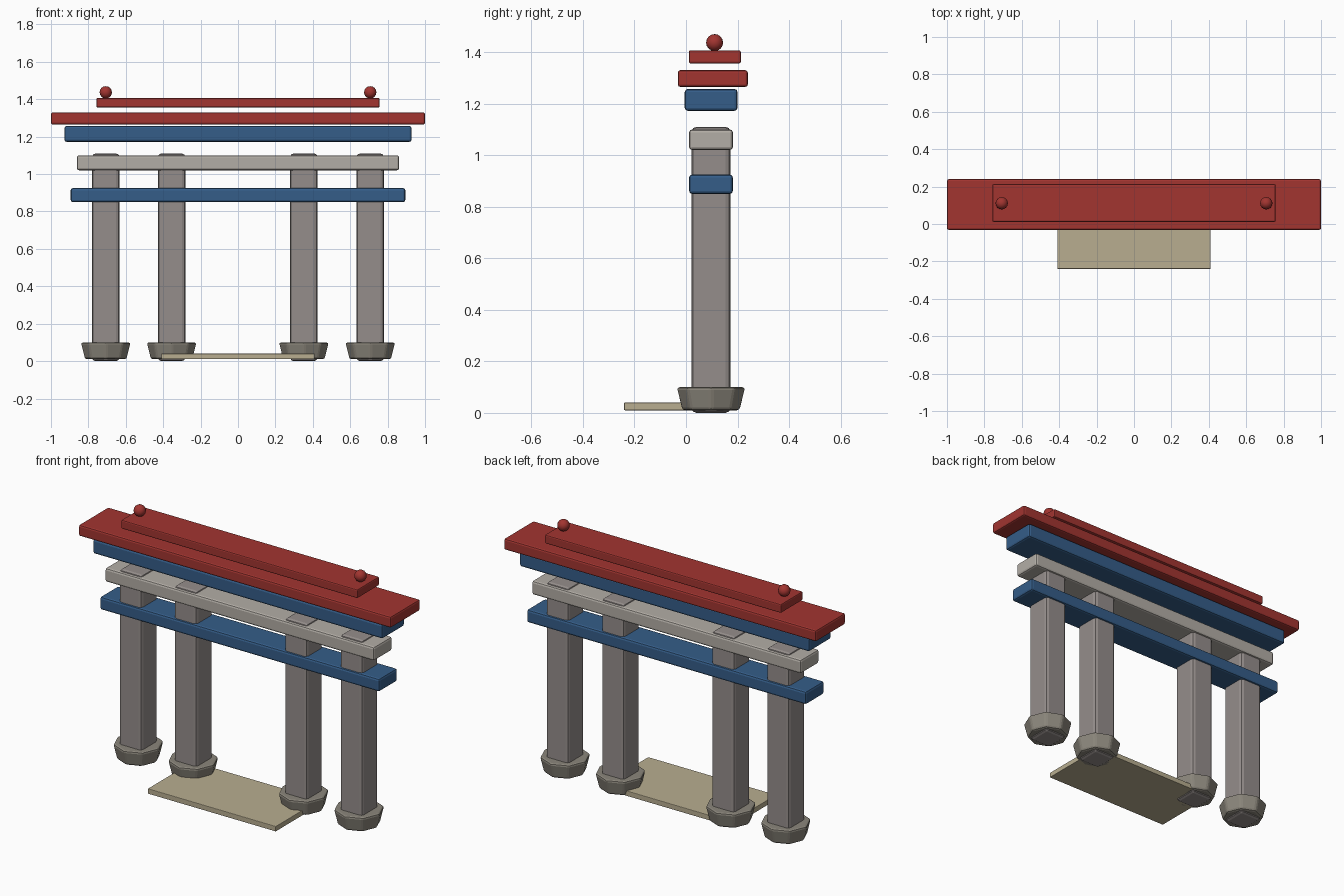
import bpy
import math

if "Cube" in bpy.data.objects:
    bpy.data.objects.remove(bpy.data.objects["Cube"])


def material(name, color):
    m = bpy.data.materials.new(name)
    m.diffuse_color = (*color, 1)
    m.use_nodes = True
    m.node_tree.nodes["Principled BSDF"].inputs["Base Color"].default_value = m.diffuse_color
    return m


red = material("red paint", (0.36, 0.035, 0.03))
blue = material("blue paint", (0.035, 0.11, 0.25))
stone = material("pale stone", (0.45, 0.42, 0.38))
pillar_grey = material("pillar grey", (0.30, 0.27, 0.26))
base_grey = material("base grey", (0.26, 0.24, 0.20))
sand = material("sand slab", (0.48, 0.42, 0.28))


def finish(ob, name, mat, bevel):
    ob.name = name
    ob.data.materials.append(mat)
    if bevel:
        mod = ob.modifiers.new("Bevel", 'BEVEL')
        mod.width = bevel
        mod.segments = 2
        mod.limit_method = 'ANGLE'
        mod.angle_limit = math.radians(30)


def box(name, x, y, z, mat, bevel):
    """Box from (min, max) ranges on each axis."""
    ranges = (x, y, z)
    bpy.ops.mesh.primitive_cube_add(size=1, location=[(a + b) / 2 for a, b in ranges])
    ob = bpy.context.object
    ob.scale = [b - a for a, b in ranges]
    bpy.ops.object.transform_apply(location=False, rotation=False, scale=True)
    finish(ob, name, mat, bevel)


# Pillars on flared octagonal bases
PY = 0.097
for i, px in enumerate((-0.707, -0.355, 0.352, 0.707)):
    box(f"pillar_{i + 1}", (px - 0.073, px + 0.073), (PY - 0.075, PY + 0.075),
        (0, 1.11), pillar_grey, 0.018)
    bpy.ops.mesh.primitive_cone_add(vertices=8, radius1=0.113, radius2=0.135,
                                    depth=0.09, location=(px, PY, 0.055))
    finish(bpy.context.object, f"pillar_base_{i + 1}", base_grey, 0.012)

# Entrance slab
box("entrance_slab", (-0.41, 0.41), (-0.24, 0.17), (0.01, 0.04), sand, 0.003)

# Cross beams
box("lower_beam", (-0.895, 0.895), (0.012, 0.182), (0.85, 0.925), blue, 0.012)
box("stone_beam", (-0.862, 0.862), (0.012, 0.182), (1.02, 1.10), stone, 0.012)
box("upper_beam", (-0.928, 0.928), (-0.005, 0.20), (1.172, 1.257), blue, 0.012)

# Roof, ridge and end balls
box("roof", (-1, 1), (-0.032, 0.24), (1.265, 1.33), red, 0.01)
box("ridge", (-0.757, 0.757), (0.011, 0.213), (1.356, 1.407), red, 0.007)
for side, name in ((-1, "left"), (1, "right")):
    bpy.ops.mesh.primitive_uv_sphere_add(segments=16, ring_count=8, radius=0.033,
                                         location=(side * 0.707, 0.111, 1.437))
    finish(bpy.context.object, f"ridge_ball_{name}", red, 0)
    bpy.ops.object.shade_smooth()
